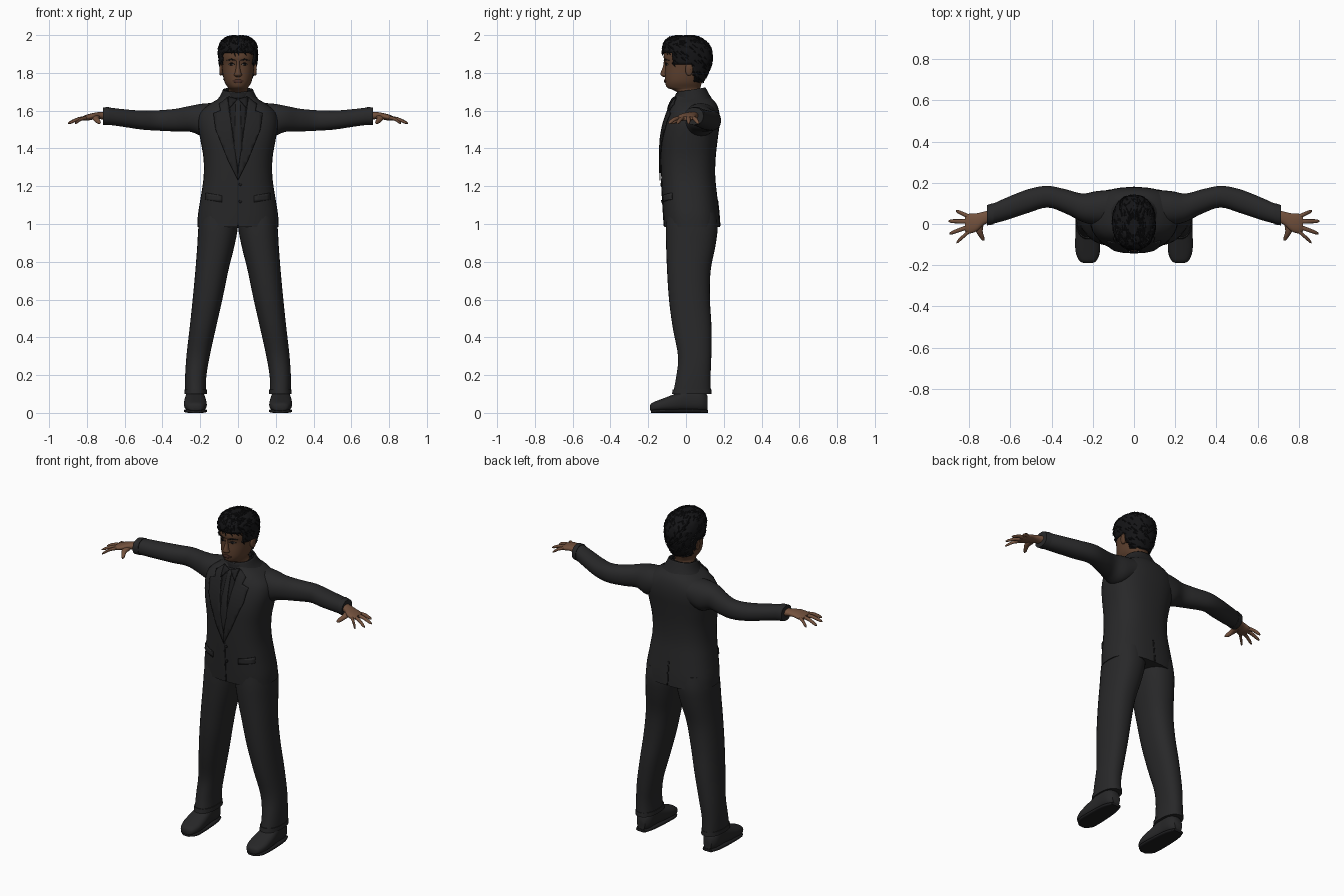
import bpy, bmesh, math, random
from mathutils import Vector
from mathutils.bvhtree import BVHTree

random.seed(4)
cube = bpy.data.objects.get("Cube")
if cube:
    bpy.data.objects.remove(cube, do_unlink=True)


def material(name, r, g, b):
    m = bpy.data.materials.new(name)
    m.use_nodes = True
    m.diffuse_color = (r, g, b, 1)
    shader = next(n for n in m.node_tree.nodes if n.type == 'BSDF_PRINCIPLED')
    shader.inputs["Base Color"].default_value = (r, g, b, 1)
    shader.inputs["Roughness"].default_value = 0.8
    return m


suit = material("suit cloth", .021, .021, .022)
lapel_cloth = material("lapel cloth", .017, .017, .018)
shirt = material("black shirt", .012, .012, .013)
leather = material("shoe leather", .02, .02, .021)
skin = material("face skin", .11, .052, .028)
hand_skin = material("hand skin", .17, .082, .046)
lip = material("lips", .075, .03, .022)
hair_mat = material("black hair", .007, .007, .008)
eye_white = material("eye white", .2, .18, .16)


def finish(name, bm, mat, mirror=False, thick=0, angle=50):
    bmesh.ops.recalc_face_normals(bm, faces=bm.faces)
    mesh = bpy.data.meshes.new(name)
    bm.to_mesh(mesh)
    mesh.materials.append(mat)
    mesh.polygons.foreach_set("use_smooth", [True] * len(mesh.polygons))
    mesh.set_sharp_from_angle(angle=math.radians(angle))
    ob = bpy.data.objects.new(name, mesh)
    bpy.context.scene.collection.objects.link(ob)
    if thick:
        mod = ob.modifiers.new("thickness", 'SOLIDIFY')
        mod.thickness = thick
        mod.offset = 0
    if mirror:
        ob.modifiers.new("mirror", 'MIRROR').use_mirror_merge = False
    return ob


def blend(a, b, c, d, t):
    # Catmull-Rom step between b and c
    return b + .5 * t * (c - a + t * (2 * a - 5 * b + 4 * c - d + t * (3 * (b - c) + d - a)))


def loft(axis, rings, sides=32, steps=4, power=2.2, shear=0, capped=True):
    """Rounded sections along an axis; each ring is station, low/high, low/high."""
    rows = []
    for i in range(len(rings) - 1):
        near = [rings[max(0, min(len(rings) - 1, i + k))] for k in (-1, 0, 1, 2)]
        for s in range(steps):
            rows.append([blend(*v, s / steps) for v in zip(*near)])
    rows.append(rings[-1])
    others = [k for k in range(3) if k != axis]
    bm = bmesh.new()
    loops = []
    for row in rows:
        loop = []
        for j in range(sides):
            ang = math.tau * j / sides
            p = Vector()
            p[axis] = row[0]
            for k, w, lo, hi in ((others[0], math.cos(ang), row[1], row[2]),
                                 (others[1], math.sin(ang), row[3], row[4])):
                p[k] = (lo + hi) / 2 + (hi - lo) / 2 * math.copysign(abs(w) ** (2 / power), w)
            p.z += shear * p.y
            loop.append(bm.verts.new(p))
        loops.append(loop)
    for a, b in zip(loops, loops[1:]):
        for j in range(sides):
            k = (j + 1) % sides
            bm.faces.new((a[j], a[k], b[k], b[j]))
    if capped:
        bm.faces.new(loops[0])
        bm.faces.new(loops[-1])
    return bm


def upright(rows):
    # symmetrical sections: height, half width, front, back
    return [(z, -w, w, f, b) for z, w, f, b in rows]


def plate(name, outline, tree, mat, mirror=False, lift=.004, side=-1, thick=.006):
    """Lay a flat outline (x, z) on a body surface."""
    bm = bmesh.new()
    bm.faces.new([bm.verts.new((x, 0, z)) for x, z in outline])
    for k, normal in ((0, (1, 0, 0)), (1, (0, 0, 1))):
        vals = [p[k] for p in outline]
        lo, hi = min(vals), max(vals)
        count = max(3, int((hi - lo) / .02))
        for i in range(1, count):
            at = Vector(normal) * (lo + (hi - lo) * i / count)
            bmesh.ops.bisect_plane(bm, geom=bm.verts[:] + bm.edges[:] + bm.faces[:],
                                   plane_co=at, plane_no=normal)
    for v in bm.verts:
        start = Vector((v.co.x, side, v.co.z))
        hit = tree.ray_cast(start, Vector((0, -side, 0)))[0] or tree.find_nearest(v.co)[0]
        v.co.y = hit.y + side * lift
    return finish(name, bm, mat, mirror, thick)


# Jacket body and collar
body = loft(2, upright([
    (.985, .215, -.115, .18), (1.05, .212, -.12, .176), (1.15, .196, -.126, .165),
    (1.25, .182, -.131, .155), (1.35, .183, -.133, .157), (1.45, .2, -.13, .168),
    (1.53, .212, -.115, .178), (1.59, .2, -.095, .176), (1.635, .15, -.078, .162),
    (1.665, .1, -.06, .135), (1.69, .075, -.045, .105)]), power=2.5)
chest = BVHTree.FromBMesh(body)
finish("jacket_body", body, suit)
finish("jacket_collar", loft(2, upright([
    (1.63, .125, -.07, .14), (1.665, .095, -.058, .12), (1.705, .076, -.042, .1)]),
    shear=.16, capped=False), lapel_cloth, thick=.008)
finish("shirt_collar", loft(2, upright([
    (1.65, .072, -.066, .09), (1.7, .064, -.05, .082)]), shear=.16, capped=False),
    shirt, thick=.006)

# Jacket front and back details
plate("shirt_front", [(-.05, 1.665), (.05, 1.665), (0, 1.27)], chest, shirt, lift=.002, thick=.003)
plate("tie", [(-.016, 1.66), (.016, 1.66), (.012, 1.625), (.022, 1.4), (0, 1.3),
              (-.022, 1.4), (-.012, 1.625)], chest, lapel_cloth, lift=.007)
plate("lapel", [(.055, 1.67), (.1, 1.635), (.092, 1.6), (.13, 1.585), (.118, 1.5),
                (.05, 1.33), (0, 1.23), (.002, 1.29)], chest, lapel_cloth, True, lift=.007)
plate("collar_tip", [(.004, 1.66), (.05, 1.675), (.048, 1.61)], chest, shirt, True, lift=.012)
plate("pocket_flap", [(.085, 1.15), (.17, 1.165), (.172, 1.13), (.085, 1.115)], chest, suit, True)
plate("front_seam", [(-.003, 1.24), (.003, 1.24), (.003, .99), (-.003, .99)], chest, shirt,
      lift=.001, thick=.003)
plate("back_vent", [(-.004, 1.13), (.004, 1.13), (.004, .99), (-.004, .99)], chest, shirt,
      lift=.001, side=1, thick=.003)
for z in (1.21, 1.12):
    disc = [(.008 * math.cos(a) + .012, .008 * math.sin(a) + z)
            for a in (math.tau * i / 10 for i in range(10))]
    plate("jacket_button", disc, chest, shirt)

# Sleeves
finish("sleeve", loft(0, [
    (.1, 0, .165, 1.5, 1.64), (.18, -.005, .16, 1.465, 1.638), (.25, .01, .148, 1.488, 1.626),
    (.33, .05, .168, 1.49, 1.61), (.42, .08, .185, 1.494, 1.602), (.51, .055, .17, 1.5, 1.6),
    (.61, .022, .132, 1.515, 1.608), (.69, 0, .096, 1.526, 1.617),
    (.712, -.004, .088, 1.528, 1.614)]), suit, True)
finish("sleeve_cuff", loft(0, [
    (.682, -.002, .102, 1.523, 1.62), (.714, -.007, .092, 1.525, 1.617)], steps=2), suit, True)

# Hands
finish("palm", loft(0, [
    (.69, .012, .07, 1.55, 1.595), (.73, -.005, .06, 1.555, 1.593),
    (.765, -.035, .052, 1.553, 1.588), (.8, -.046, .05, 1.547, 1.579),
    (.822, -.036, .038, 1.55, 1.57)]), hand_skin, True)
fingers = {"little": (.035, .864, .064), "ring": (.012, .9, .014),
           "middle": (-.012, .895, -.046), "index": (-.034, .862, -.09)}
for label, (root, tip_x, tip_y) in fingers.items():
    rows = []
    for t, r, z in ((0, .0115, 1.562), (.45, .0105, 1.556), (.85, .009, 1.54), (1, .004, 1.533)):
        y = root + (tip_y - root) * t
        rows.append((.8 + (tip_x - .8) * t, y - r, y + r, z - r * .9, z + r * .9))
    finish(label + "_finger", loft(0, rows, sides=12), hand_skin, True)
finish("thumb", loft(1, [
    (0, .73, .775, 1.55, 1.58), (-.035, .735, .768, 1.543, 1.57),
    (-.065, .727, .75, 1.53, 1.553), (-.08, .727, .737, 1.532, 1.542)], sides=12), hand_skin, True)

# Trousers
finish("trouser_leg", loft(2, [
    (.1, .168, .28, -.07, .132), (.19, .168, .28, -.052, .13), (.3, .15, .273, -.042, .134),
    (.45, .117, .256, -.07, .135), (.6, .083, .24, -.09, .127), (.75, .052, .226, -.1, .13),
    (.88, .02, .216, -.105, .155), (.98, .001, .21, -.106, .168),
    (1.06, 0, .2, -.1, .16)], power=2.3), suit, True)
finish("trouser_hem", loft(2, [
    (.1, .164, .284, -.074, .136), (.125, .165, .283, -.07, .134)], power=2.3), suit, True)

# Shoes
finish("shoe", loft(1, [
    (-.19, .205, .24, .015, .04), (-.178, .182, .266, .008, .054), (-.13, .166, .284, .008, .073),
    (-.06, .168, .285, .008, .1), (.01, .176, .278, .008, .13), (.08, .178, .275, .008, .125),
    (.115, .2, .253, .012, .09)], power=2.5), leather, True)
finish("shoe_sole", loft(1, [
    (-.186, .2, .246, 0, .014), (-.15, .168, .28, 0, .02), (-.05, .167, .285, 0, .02),
    (.06, .177, .278, 0, .02), (.117, .196, .258, 0, .016)], power=4), shirt, True)

# Head and neck
skull = loft(2, upright([
    (1.63, .058, -.03, .08), (1.685, .056, -.036, .074), (1.71, .05, -.07, .074),
    (1.722, .054, -.1, .076), (1.75, .07, -.11, .085), (1.79, .08, -.112, .1),
    (1.845, .087, -.11, .115), (1.88, .09, -.118, .12), (1.92, .088, -.112, .118),
    (1.955, .074, -.09, .095), (1.98, .04, -.05, .06)]))
face = BVHTree.FromBMesh(skull)
finish("head", skull, skin)
finish("nose", loft(2, upright([
    (1.778, .01, -.118, -.09), (1.788, .021, -.134, -.09), (1.805, .015, -.133, -.09),
    (1.835, .01, -.121, -.09), (1.868, .009, -.117, -.09)]), sides=16), skin)
finish("ear", loft(0, [
    (.075, .002, .026, 1.795, 1.84), (.092, -.004, .036, 1.785, 1.852),
    (.099, .002, .034, 1.793, 1.848)], sides=16), skin, True)
plate("eyebrow", [(.013, 1.866), (.036, 1.875), (.062, 1.866), (.036, 1.868)], face, hair_mat, True, lift=.002)
plate("eye", [(.018, 1.845), (.035, 1.852), (.051, 1.845), (.035, 1.839)], face, eye_white, True,
      lift=.001, thick=.002)
plate("iris", [(.029, 1.851), (.041, 1.851), (.041, 1.84), (.029, 1.84)], face, hair_mat, True,
      lift=.002, thick=.002)
plate("upper_lid", [(.014, 1.844), (.035, 1.856), (.055, 1.844), (.035, 1.851)], face, hair_mat,
      True, lift=.002, thick=.002)
plate("lips", [(-.03, 1.757), (-.008, 1.765), (.008, 1.765), (.03, 1.757), (.012, 1.746),
               (-.012, 1.746)], face, lip, lift=.003)

# Hair cap trimmed along the hairline
cap = loft(2, upright([
    (1.755, .066, -.06, .09), (1.8, .088, -.09, .115), (1.86, .098, -.115, .135),
    (1.92, .101, -.122, .133), (1.96, .09, -.112, .108), (1.985, .062, -.085, .072),
    (1.993, .03, -.05, .035)]), sides=40)


def hairline(y):
    return 1.905 if y < -.07 else 1.85 if y < .04 else 1.755


bmesh.ops.delete(cap, geom=[f for f in cap.faces if f.calc_center_median().z
                            < hairline(f.calc_center_median().y)], context='FACES')
cap.normal_update()
roots = [(v.co.copy(), v.normal.copy()) for v in cap.verts]
for v in cap.verts:
    v.co += v.normal * random.uniform(-.003, .003)
finish("hair_cap", cap, hair_mat, thick=.008, angle=25)

# Short locks combed back over the cap
locks = bmesh.new()
for root, normal in random.sample(roots, 260):
    flow = Vector((random.uniform(-.4, .4), .6, -.5 if root.z < 1.95 else 0))
    flow = (flow - normal * flow.dot(normal)).normalized()
    across = flow.cross(normal) * .007
    base = root - flow * .012
    tip = locks.verts.new(root + flow * .02 + normal * random.uniform(.002, .008))
    ring = [locks.verts.new(base + d) for d in (across, normal * .007, -across, -normal * .004)]
    for a, b in zip(ring, ring[1:] + ring[:1]):
        locks.faces.new((a, b, tip))
    locks.faces.new(ring)
finish("hair_locks", locks, hair_mat, angle=20)
